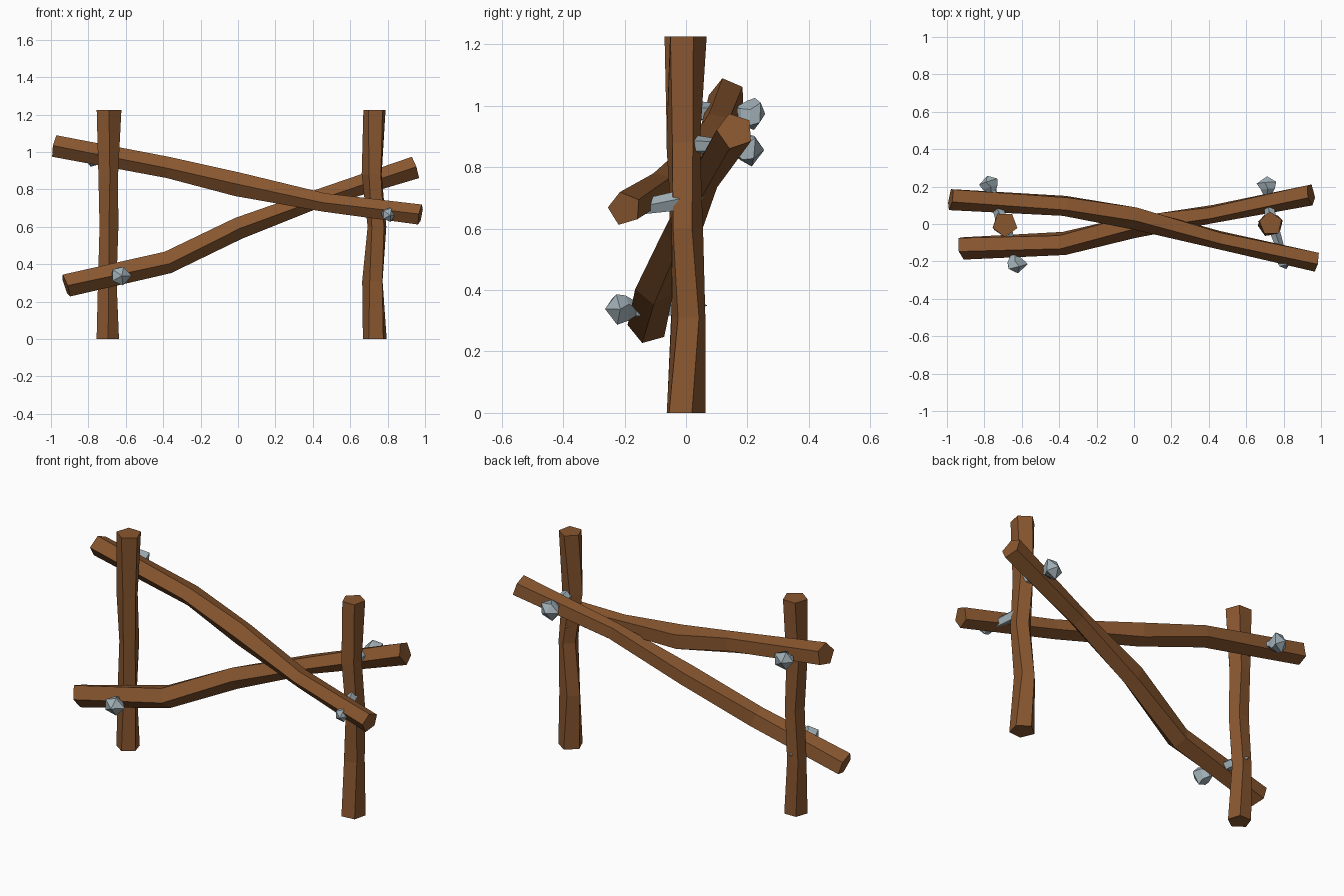
import bpy, bmesh, math, random
from mathutils import Vector

if "Cube" in bpy.data.objects:
    bpy.data.objects.remove(bpy.data.objects["Cube"])

random.seed(4)

def material(name, rgb):
    m = bpy.data.materials.new(name)
    m.diffuse_color = (*rgb, 1)
    m.use_nodes = True
    m.node_tree.nodes["Principled BSDF"].inputs["Base Color"].default_value = m.diffuse_color
    return m

WOOD = material("brown wood", (0.25, 0.095, 0.029))
IRON = material("grey iron", (0.36, 0.44, 0.48))

def loft(name, rings, mat, sides=5, phase=0, twist=0, jitter=0.0):
    """Faceted tube through rings (x, y, z, radius), all cut square to the overall direction."""
    bm = bmesh.new()
    d = (Vector(rings[-1][:3]) - Vector(rings[0][:3])).normalized()
    if abs(d.z) > 0.9:
        d, u, v = Vector((0, 0, 1)), Vector((1, 0, 0)), Vector((0, 1, 0))
    else:
        u = Vector((0, 0, 1)).cross(d).normalized()
        v = d.cross(u)
    loops = []
    for i, (x, y, z, r) in enumerate(rings):
        c = Vector((x, y, z))
        if r == 0:
            loops.append([bm.verts.new(c)])
            continue
        loop = []
        for k in range(sides):
            a = math.radians(phase + twist * (i % 2) + 360 * k / sides)
            rr = r * (1 + random.uniform(-jitter, jitter))
            loop.append(bm.verts.new(c + (u * math.cos(a) + v * math.sin(a)) * rr))
        loops.append(loop)
    for a, b in zip(loops, loops[1:]):
        for k in range(sides):
            n = (k + 1) % sides
            if len(a) == 1:
                bm.faces.new((a[0], b[k], b[n]))
            elif len(b) == 1:
                bm.faces.new((a[k], a[n], b[0]))
            else:
                bm.faces.new((a[k], a[n], b[n], b[k]))
    for cap in (loops[0], loops[-1]):
        if len(cap) > 1:
            bm.faces.new(cap)
    bmesh.ops.recalc_face_normals(bm, faces=bm.faces)
    me = bpy.data.meshes.new(name)
    bm.to_mesh(me)
    bm.free()
    me.materials.append(mat)
    ob = bpy.data.objects.new(name, me)
    bpy.context.collection.objects.link(ob)
    return ob

# upright posts
loft("left_post", [(-.695, 0, 0, .065), (-.70, .005, .31, .053), (-.69, 0, .6, .055),
                   (-.695, -.005, .87, .056), (-.69, 0, 1.225, .067)],
     WOOD, phase=54, twist=10, jitter=.06)
loft("right_post", [(.735, -.005, 0, .068), (.725, .01, .31, .058), (.745, 0, .6, .053),
                    (.72, -.01, .88, .058), (.73, 0, 1.225, .065)],
     WOOD, phase=22, twist=12, jitter=.06)

# crossed beams
loft("falling_beam", [(-.98, .135, 1.03, .062), (-.37, .10, .92, .060), (0, .035, .825, .066),
                      (.46, -.085, .735, .053), (.975, -.20, .665, .058)],
     WOOD, phase=32, twist=10, jitter=.07)
loft("rising_beam", [(-.92, -.125, .285, .062), (-.38, -.10, .415, .064), (0, -.01, .59, .062),
                     (.42, .055, .755, .052), (.945, .16, .92, .064)],
     WOOD, phase=35, twist=12, jitter=.07)

# rough nails: lumpy head, then a spike through beam and post
def nail(name, head, tip, r, length):
    h, t = Vector(head), Vector(tip)
    d = (t - h).normalized()
    at = lambda s, rad: (*(h + d * s), rad)
    loft(name, [at(-length / 2, 0), at(-length * .15, r), at(length * .2, r * .85),
                at(length / 2, .024), at((t - h).length * .75, .032), (*t, 0)],
         IRON, phase=18, twist=20, jitter=.14)

nail("lower_left_nail", (-.633, -.215, .34), (-.705, .07, .35), .056, .10)
nail("lower_right_nail", (.803, -.205, .665), (.72, .06, .70), .040, .075)
nail("upper_left_nail", (-.77, .215, .975), (-.69, -.03, .985), .052, .09)
nail("upper_right_nail", (.715, .205, .86), (.73, -.03, .88), .052, .10)
